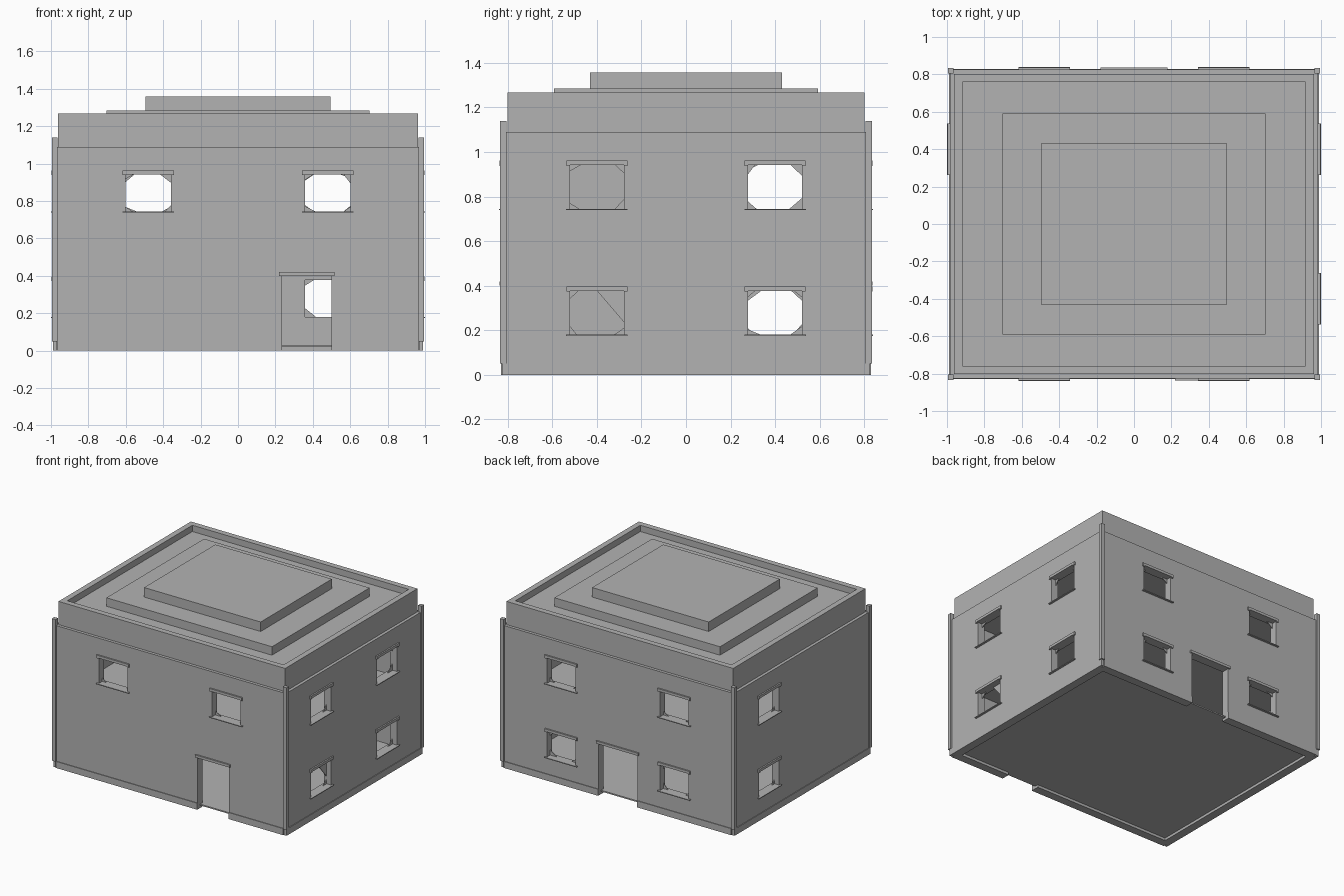
import bpy, bmesh, random

if "Cube" in bpy.data.objects:
    bpy.data.objects.remove(bpy.data.objects["Cube"])

random.seed(4)
plaster = bpy.data.materials.new("grey plaster")
plaster.diffuse_color = (0.45, 0.45, 0.45, 1)
plaster.use_nodes = True
plaster.node_tree.nodes["Principled BSDF"].inputs["Base Color"].default_value = plaster.diffuse_color

# Each side maps (distance along wall, distance outwards) to x, y
SIDES = {
    "front": lambda u, d: (u, -d),
    "back": lambda u, d: (u, d),
    "right": lambda u, d: (d, u),
    "left": lambda u, d: (-d, u),
}


def prism(name, outline, depth, side):
    """Extrude a (u, z) outline between two depths of one side."""
    bm = bmesh.new()
    rings = []
    for d in depth:
        rings.append([bm.verts.new((*SIDES[side](u, d), z)) for u, z in outline])
    bm.faces.new(rings[0])
    bm.faces.new(rings[1])
    n = len(outline)
    for i in range(n):
        j = (i + 1) % n
        bm.faces.new((rings[0][i], rings[0][j], rings[1][j], rings[1][i]))
    bmesh.ops.recalc_face_normals(bm, faces=bm.faces)
    mesh = bpy.data.meshes.new(name)
    bm.to_mesh(mesh)
    bm.free()
    mesh.materials.append(plaster)
    ob = bpy.data.objects.new(name, mesh)
    bpy.context.collection.objects.link(ob)
    return ob


def panel(name, side, u0, u1, z0, z1, d0, d1):
    return prism(name, [(u0, z0), (u1, z0), (u1, z1), (u0, z1)], (d0, d1), side)


def box(name, x, y, z0, z1):
    """Box centred on the vertical axis, given half sizes."""
    return panel(name, "back", -x, x, z0, z1, -y, y)


def cut(target, cutter):
    mod = target.modifiers.new("opening", 'BOOLEAN')
    mod.operation = 'DIFFERENCE'
    mod.solver = 'EXACT'
    mod.object = cutter
    cutter.hide_render = True
    cutter.hide_viewport = True
    cutter.display_type = 'WIRE'


def broken_glass(side, c, z0, z1, d, big):
    """Triangular shards left in the corners of a window."""
    for su in (-1, 1):
        for z, sz in ((z0, 1), (z1, -1)):
            a, b = random.uniform(0.03, 0.06), random.uniform(0.02, 0.05)
            if big and su == 1 and sz == -1:
                a, b = 0.12, 0.14
            u = c + su * 0.121
            prism("glass_shard", [(u, z), (u - su * a, z), (u, z + sz * b)],
                  (d - 0.003, d + 0.003), side)


# Walls: half length, outer distance, window centres (u, sill height), door span
LOW, HIGH = 0.18, 0.745
WALLS = {
    "front": (0.965, 0.825, [(-0.48, HIGH), (0.48, HIGH)], (0.235, 0.50)),
    "back": (0.965, 0.825, [(s * 0.48, z) for s in (-1, 1) for z in (LOW, HIGH)],
             (-0.165, 0.165)),
    "right": (0.805, 0.985, [(s * 0.40, z) for s in (-1, 1) for z in (LOW, HIGH)], None),
    "left": (0.805, 0.985, [(0.40, z) for z in (LOW, HIGH)], None),
}
for side, (half, out, windows, door) in WALLS.items():
    wall = panel(side + "_wall", side, -half, half, 0, 1.09, out - 0.06, out)
    for c, z in windows:
        top = z + 0.197
        cut(wall, panel("window_cutter", side, c - 0.121, c + 0.121, z, top,
                        out - 0.2, out + 0.1))
        panel("window_sill", side, c - 0.138, c + 0.138, z - 0.006, z, out - 0.06, out + 0.015)
        panel("window_lintel", side, c - 0.137, c + 0.137, top, top + 0.02, out - 0.03, out + 0.011)
        for s in (-1, 1):
            e = c + s * 0.129
            panel("lintel_end", side, e - 0.008, e + 0.008, top - 0.004, top, out - 0.01, out + 0.011)
        broken_glass(side, c, z, top, out - 0.04, side == "right" and c < 0 and z == LOW)
    # Skirting boards, interrupted by the door
    spans = [(-half, half)]
    if door:
        a, b = door
        spans = [(-half, a), (b, half)]
        cut(wall, panel("door_cutter", side, a, b, -0.1, 0.40, out - 0.2, out + 0.1))
        panel("door_lintel", side, a - 0.015, b + 0.015, 0.40, 0.42, out - 0.03, out + 0.011)
    for a, b in spans:
        panel("skirting", side, a, b, 0, 0.05, out - 0.02, out + 0.005)

# Corner posts
for side in ("front", "back"):
    for s in (-1, 1):
        u = s * 0.98
        panel("corner_post", side, u - 0.015, u + 0.015, 0.05, 1.14, 0.805, 0.835)
        panel("post_foot", side, u - 0.01, u + 0.01, 0, 0.05, 0.805, 0.825)

# Floors
box("ground_floor", 0.955, 0.795, 0.02, 0.03)
box("upper_floor", 0.93, 0.77, 0.54, 0.57)

# Parapet around the roof
parapet = box("parapet", 0.962, 0.802, 1.085, 1.268)
cut(parapet, box("parapet_cutter", 0.918, 0.758, 1.22, 1.5))

# Stepped roof slabs
box("lower_roof_slab", 0.703, 0.592, 1.20, 1.285)
box("upper_roof_slab", 0.495, 0.432, 1.27, 1.358)
